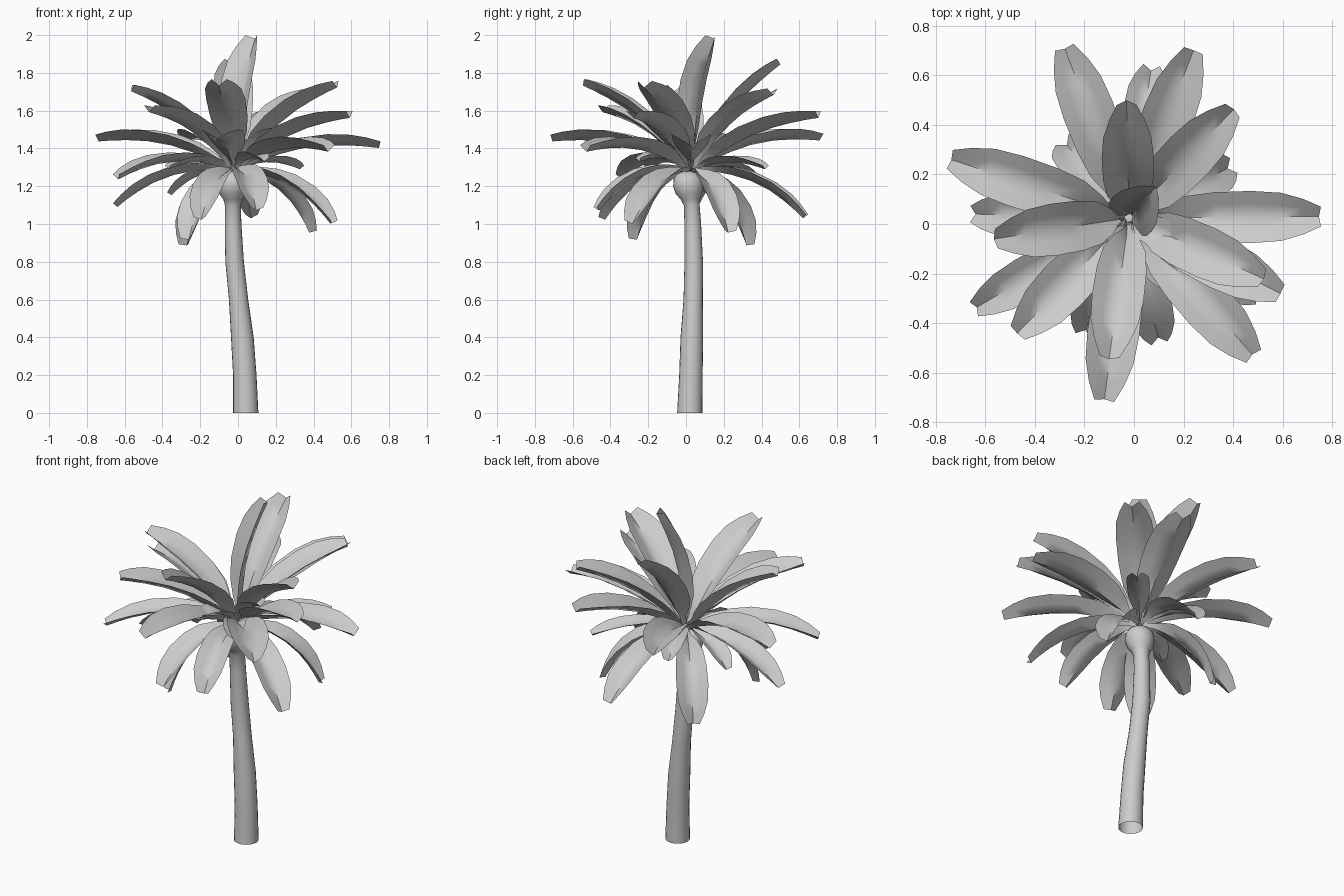
import bpy
import bmesh
import math
from mathutils import Vector

cube = bpy.data.objects.get("Cube")
if cube:
    bpy.data.objects.remove(cube)

grey = bpy.data.materials.new("pale_grey")
grey.use_nodes = True
grey.diffuse_color = (0.6, 0.6, 0.6, 1)
grey.node_tree.nodes["Principled BSDF"].inputs["Base Color"].default_value = (0.6, 0.6, 0.6, 1)


def finish(bm, name, angle):
    mesh = bpy.data.meshes.new(name)
    bm.to_mesh(mesh)
    bm.free()
    mesh.materials.append(grey)
    obj = bpy.data.objects.new(name, mesh)
    bpy.context.collection.objects.link(obj)
    bpy.ops.object.select_all(action="DESELECT")
    obj.select_set(True)
    bpy.context.view_layer.objects.active = obj
    bpy.ops.object.shade_smooth_by_angle(angle=math.radians(angle))


def loft(bm, rows, closed):
    # Bridge consecutive rows of vertices with quads
    for a, b in zip(rows, rows[1:]):
        n = len(a)
        for i in range(n if closed else n - 1):
            j = (i + 1) % n
            bm.faces.new((a[i], a[j], b[j], b[i]))


# Trunk: leaning stem, open below, swelling into the crown bulb (x, y, z, radius)
RINGS = [
    (0.041, 0.02, 0, 0.067), (0.036, 0.026, 0.2, 0.062), (0.023, 0.031, 0.4, 0.06),
    (0.003, 0.038, 0.6, 0.051), (-0.018, 0.041, 0.8, 0.049), (-0.026, 0.036, 1.0, 0.044),
    (-0.027, 0.03, 1.1, 0.042), (-0.028, 0.022, 1.13, 0.05), (-0.03, 0.015, 1.16, 0.07),
    (-0.03, 0.012, 1.2, 0.08), (-0.03, 0.01, 1.24, 0.076), (-0.03, 0.01, 1.265, 0.058),
    (-0.03, 0.01, 1.28, 0.02),
]
bm = bmesh.new()
rows = []
for x, y, z, r in RINGS:
    angles = [math.tau * i / 20 for i in range(20)]
    rows.append([bm.verts.new((x + r * math.cos(a), y + r * math.sin(a), z)) for a in angles])
loft(bm, rows, True)
bm.faces.new(rows[-1])
finish(bm, "trunk", 50)

# Fronds: arched blades with a folded channel, narrow stalk and blunt tip
CROWN = Vector((-0.02, 0.025, 1.29))
BLADE = [(0, 0.012), (0.1, 0.018), (0.18, 0.052), (0.3, 0.086), (0.46, 0.101),
         (0.65, 0.105), (0.8, 0.097), (0.91, 0.072), (1, 0.04)]


def frond(name, tip, lift, scale):
    tip = Vector(tip)
    flat = Vector((tip.x - CROWN.x, tip.y - CROWN.y, 0)).normalized()
    side = Vector((-flat.y, flat.x, 0))
    root = CROWN + flat * 0.02
    chord = (tip - root).normalized()
    bend = (root + tip) / 2 + chord.cross(side) * lift
    bm = bmesh.new()
    rows = []
    for t, width in BLADE:
        point = root * (1 - t) ** 2 + bend * 2 * t * (1 - t) + tip * t * t
        tangent = ((bend - root) * (1 - t) + (tip - bend) * t).normalized()
        up = tangent.cross(side)
        depth = (0.35 * width + 0.022) * scale
        row = []
        for s in (-1, -0.5, 0, 0.5, 1):
            row.append(bm.verts.new(point + side * s * width * scale + up * (abs(s) - 0.5) * depth))
        rows.append(row)
    loft(bm, rows, False)
    finish(bm, name, 60)


# Each group: arch height, blade scale, frond tips
GROUPS = {
    "upright_frond": (0.13, 1, [(0.08, 0.14, 1.99), (-0.03, 0.49, 1.86)]),
    "rising_frond": (0.14, 1, [
        (0.24, 0.7, 1.58), (0.4, 0.46, 1.7), (-0.56, -0.06, 1.72), (-0.47, -0.44, 1.61),
        (0.59, -0.28, 1.58), (0.52, -0.22, 1.74), (-0.1, -0.54, 1.75)]),
    "level_frond": (0.16, 1, [
        (0.75, 0.03, 1.42), (-0.28, 0.71, 1.46), (-0.74, 0.26, 1.455),
        (-0.12, -0.71, 1.455), (0.48, -0.53, 1.4)]),
    "drooping_frond": (0.17, 0.83, [
        (-0.64, -0.34, 1.25), (-0.65, 0.04, 1.1), (0.07, 0.63, 1.04), (0.1, -0.47, 1.08),
        (-0.2, -0.44, 1.03), (-0.28, 0.33, 0.89), (-0.27, -0.27, 0.92),
        (0.39, 0.23, 0.96), (0.5, -0.29, 1.01)]),
    # Short inner fronds around the bulb
    "inner_frond": (0.1, 0.6, [
        (-0.09, -0.23, 1.4), (0.14, -0.25, 1.34), (0.22, -0.1, 1.5), (-0.36, 0.12, 1.16),
        (0.33, 0.42, 1.3), (-0.14, 0.37, 1.25), (-0.37, -0.2, 1.3)]),
}
for name, (lift, scale, tips) in GROUPS.items():
    for i, tip in enumerate(tips):
        frond(f"{name}_{i + 1}", tip, lift, scale)
